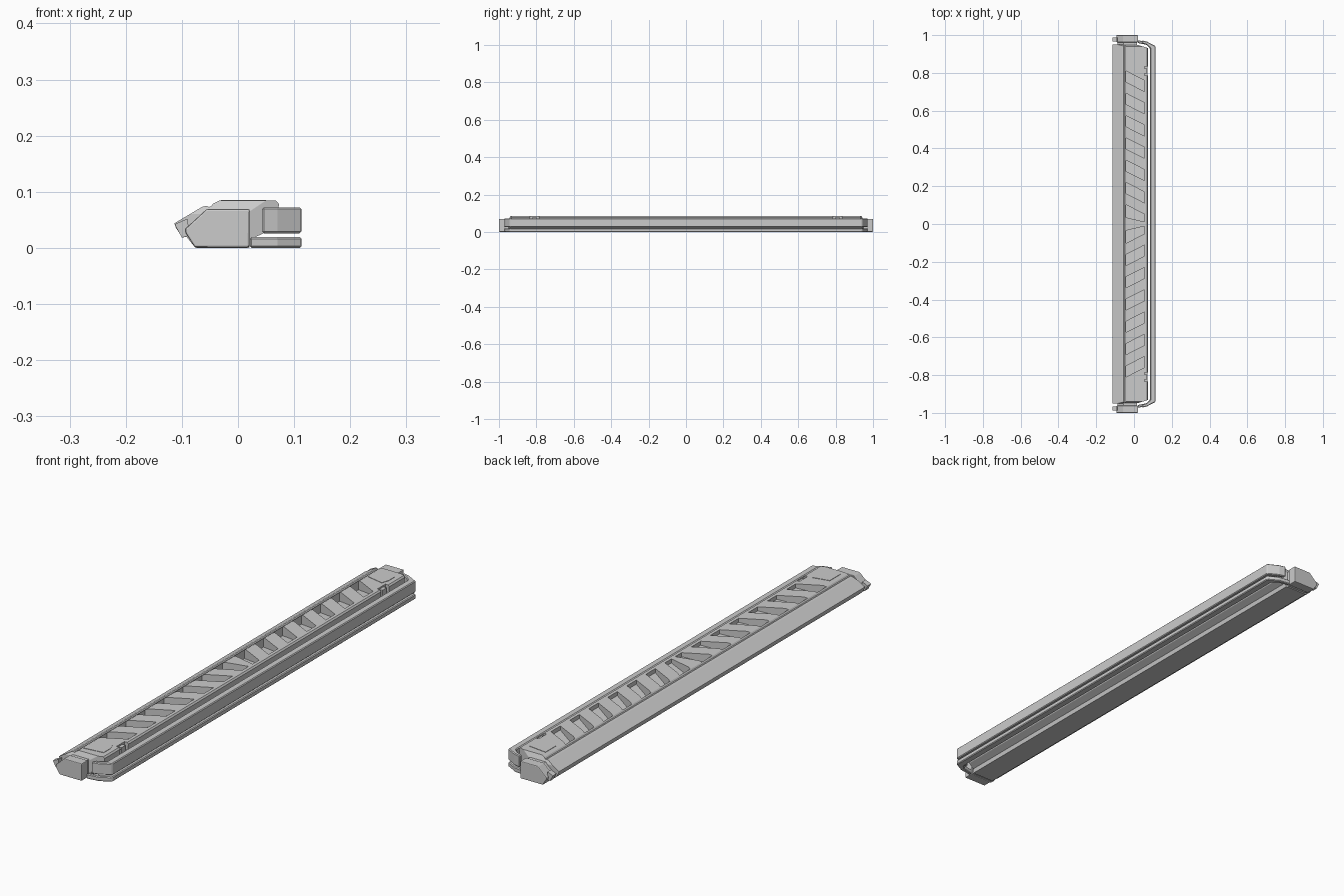
import bpy, bmesh
from mathutils import Vector

if "Cube" in bpy.data.objects:
    bpy.data.objects.remove(bpy.data.objects["Cube"])


def finish(name, bm):
    bmesh.ops.recalc_face_normals(bm, faces=bm.faces)
    me = bpy.data.meshes.new(name)
    bm.to_mesh(me)
    bm.free()
    ob = bpy.data.objects.new(name, me)
    bpy.context.collection.objects.link(ob)
    return ob


def loft(bm, a, b):
    """Closed solid between two matching rings of points."""
    va, vb = [bm.verts.new(p) for p in a], [bm.verts.new(p) for p in b]
    n = len(va)
    bm.faces.new(va)
    bm.faces.new(vb[::-1])
    for i in range(n):
        bm.faces.new((va[i], vb[i], vb[(i + 1) % n], va[(i + 1) % n]))


def along_y(bm, profile, y0, y1):
    loft(bm, [(x, y0, z) for x, z in profile], [(x, y1, z) for x, z in profile])


def along_z(bm, outline, z0, z1):
    loft(bm, [(x, y, z0) for x, y in outline], [(x, y, z1) for x, y in outline])


def box(bm, x0, x1, y0, y1, z0, z1):
    along_z(bm, [(x0, y0), (x1, y0), (x1, y1), (x0, y1)], z0, z1)


def slice_off(bm, point, normal):
    bmesh.ops.bisect_plane(bm, geom=bm.verts[:] + bm.edges[:] + bm.faces[:],
                           plane_co=point, plane_no=normal, clear_outer=True)
    bmesh.ops.holes_fill(bm, edges=[e for e in bm.edges if e.is_boundary])


# Main body: one long profile with trimmed ends
body_profile = [(-0.076, 0), (0.02, 0), (0.024, 0.016), (0.05, 0.028), (0.07, 0.05),
                (0.073, 0.078), (0.068, 0.084), (-0.034, 0.084), (-0.044, 0.079),
                (-0.048, 0.074), (-0.052, 0.073), (-0.056, 0.075), (-0.064, 0.073),
                (-0.113, 0.044), (-0.111, 0.036), (-0.099, 0.018), (-0.092, 0.02)]
bm = bmesh.new()
along_y(bm, body_profile, -0.95, 0.95)
for s in (-1, 1):
    slice_off(bm, Vector((0.02, 0.948 * s, 0)), Vector((0.3, s, 0)).normalized())
    slice_off(bm, Vector((0, 0.95 * s, 0.06)), Vector((0, s, 0.45)).normalized())
body = finish("main_body", bm)

# Cutter: slanted ramped slots, mirrored about the middle, plus latch notches
bm = bmesh.new()
for s in (-1, 1):
    for i in range(7):
        y = 0.81 - 0.118 * i
        ring = [(-0.043, y), (0.055, y - 0.05), (0.055, y - 0.108), (-0.043, y - 0.058)]
        if i == 6:
            ring = [(-0.043, y), (0.055, y - 0.05), (0.055, 0.012), (-0.043, 0.035)]
        floor = (0.045, 0.068, 0.068, 0.045)
        loft(bm, [(x, v * s, z) for (x, v), z in zip(ring, floor)],
             [(x, v * s, 0.1) for x, v in ring])
    box(bm, 0.056, 0.09, *sorted((0.785 * s, 0.835 * s)), 0.055, 0.1)
cutter = finish("slot_cutter", bm)
cutter.hide_render = True
cutter.hide_set(True)
mod = body.modifiers.new("slots", 'BOOLEAN')
mod.operation = 'DIFFERENCE'
mod.solver = 'EXACT'
mod.object = cutter

# Side rails: two U-shaped bands wrapping the right side and the body ends
def rail(name, x_end, z0, z1, inner):
    half = [(x_end, 0.972), (0.07, 0.965), (0.113, 0.942)]
    back = [(inner, 0.932), (0.066, 0.949), (x_end, 0.958)]
    ring = half + [(x, -y) for x, y in reversed(half)]
    ring += [(x, -y) for x, y in reversed(back)] + back
    bm = bmesh.new()
    along_z(bm, ring, z0, z1)
    ob = finish(name, bm)
    b = ob.modifiers.new("edge", 'BEVEL')
    b.width = 0.003
    b.segments = 1
    return ob


rail("upper_side_rail", 0.043, 0.026, 0.072, 0.086)
rail("lower_side_rail", 0.021, 0.0, 0.019, 0.084)

# End caps with neck and tilted tab
cap_profile = [(-0.077, 0.001), (0.02, 0.001), (0.021, 0.069), (-0.056, 0.069),
               (-0.094, 0.034), (-0.093, 0.026)]
tab_profile = [(-0.1, 0.018), (-0.086, 0.022), (-0.09, 0.052), (-0.113, 0.042)]
for s, side in ((-1, "front"), (1, "back")):
    bm = bmesh.new()
    along_y(bm, cap_profile, 0.962 * s, 1.0 * s)
    cap = finish(side + "_end_cap", bm)
    b = cap.modifiers.new("edge", 'BEVEL')
    b.width = 0.003
    b.segments = 2
    bm = bmesh.new()
    neck = [(x * 0.9 - 0.004, 0.035 + (z - 0.035) * 0.9) for x, z in cap_profile]
    along_y(bm, neck, 0.935 * s, 0.97 * s)
    finish(side + "_cap_neck", bm)
    bm = bmesh.new()
    along_y(bm, tab_profile, 0.966 * s, 0.988 * s)
    finish(side + "_cap_tab", bm)
    # Latch sitting in the notch
    bm = bmesh.new()
    box(bm, 0.054, 0.07, *sorted((0.797 * s, 0.823 * s)), 0.05, 0.078)
    finish(side + "_latch", bm)
    # Thin raised plate at the end of the top panel
    bm = bmesh.new()
    plate = [(-0.03, 0.85), (0.04, 0.835), (0.05, 0.865), (0.05, 0.905), (-0.03, 0.915)]
    along_z(bm, [(x, y * s) for x, y in plate], 0.083, 0.0855)
    finish(side + "_top_plate", bm)
